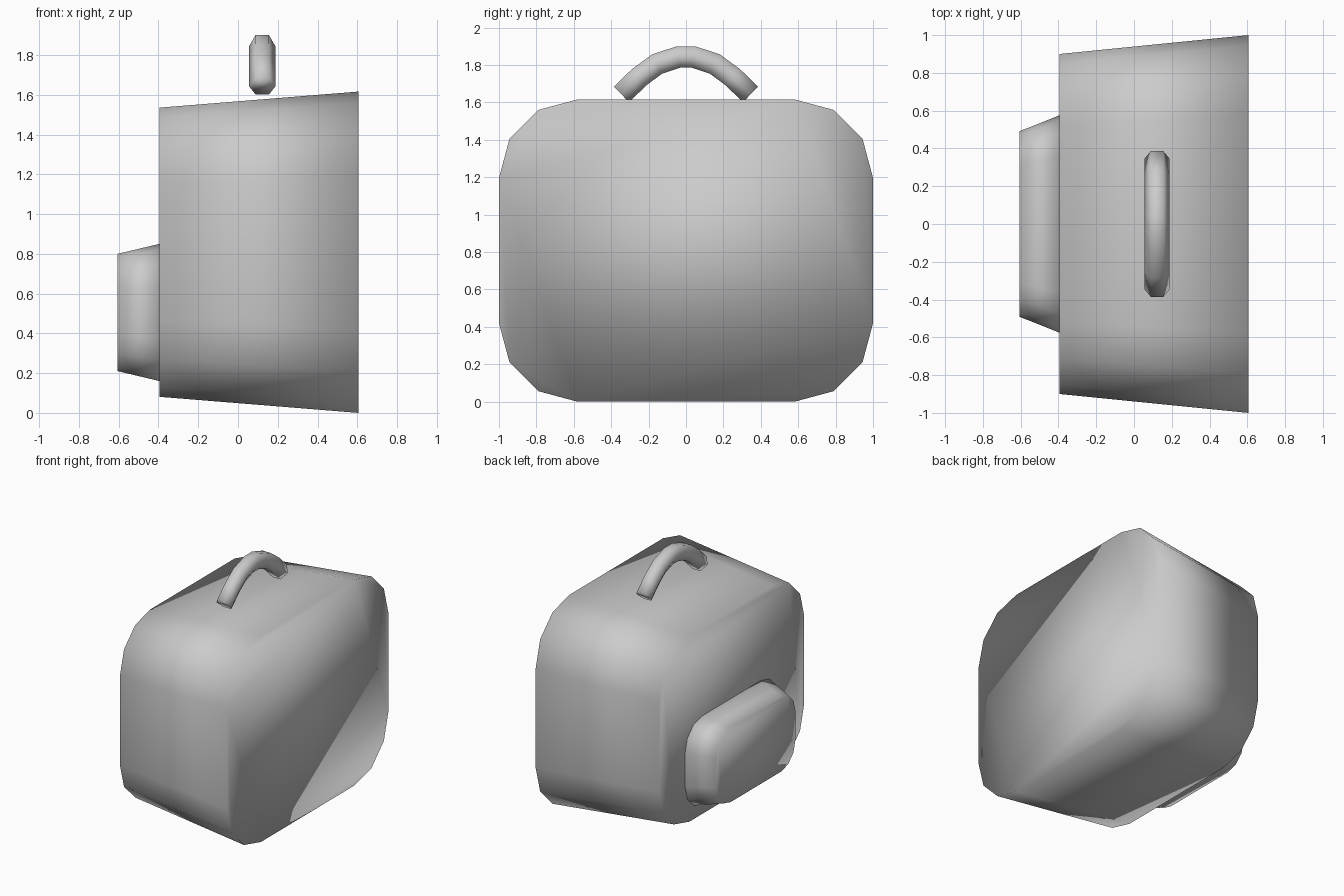
import bpy
import bmesh
from math import sin, cos, pi
from mathutils import Vector

cube = bpy.data.objects.get("Cube")
if cube:
    bpy.data.objects.remove(cube, do_unlink=True)

GREY = (0.6, 0.6, 0.6, 1.0)
mat = bpy.data.materials.new("plain grey")
mat.use_nodes = True
mat.diffuse_color = GREY
mat.node_tree.nodes["Principled BSDF"].inputs["Base Color"].default_value = GREY


def loft(name, rings):
    """Skin a row of equal rings, cap both ends and shade it all smooth."""
    bm = bmesh.new()
    loops = [[bm.verts.new(p) for p in ring] for ring in rings]
    for a, b in zip(loops, loops[1:]):
        for i in range(len(a)):
            j = (i + 1) % len(a)
            bm.faces.new((a[i], a[j], b[j], b[i]))
    bm.faces.new(loops[0])
    bm.faces.new(loops[-1])
    bmesh.ops.recalc_face_normals(bm, faces=bm.faces)
    for f in bm.faces:
        f.smooth = True
    mesh = bpy.data.meshes.new(name)
    bm.to_mesh(mesh)
    bm.free()
    mesh.materials.append(mat)
    obj = bpy.data.objects.new(name, mesh)
    bpy.context.collection.objects.link(obj)
    return obj


def rounded_ring(x, half_y, half_z, centre_z, radius, steps=3):
    """Rounded rectangle facing along x."""
    ring = []
    for k, (sy, sz) in enumerate([(1, 1), (-1, 1), (-1, -1), (1, -1)]):
        for i in range(steps + 1):
            a = (k + i / steps) * pi / 2
            ring.append((x, sy * (half_y - radius) + radius * cos(a),
                         centre_z + sz * (half_z - radius) + radius * sin(a)))
    return ring


def tapered_block(name, x_big, x_small, half_y, half_z, centre_z, radius, taper):
    loft(name, [rounded_ring(x_big, half_y, half_z, centre_z, radius),
                rounded_ring(x_small, half_y * taper, half_z * taper,
                             centre_z, radius * taper)])


# Bag body and its pocket
tapered_block("bag_body", 0.605, -0.395, 1.0, 0.808, 0.808, 0.42, 0.9)
tapered_block("side_pocket", -0.395, -0.605, 0.575, 0.345, 0.505, 0.21, 0.855)

# Arched six-sided carrying handle
half = [(0.04, 1.843), (0.155, 1.805), (0.25, 1.735), (0.345, 1.643)]
path = [Vector((0.122, -y, z)) for y, z in reversed(half)]
path += [Vector((0.122, y, z)) for y, z in half]
side = Vector((1, 0, 0))
rings = []
for i, p in enumerate(path):
    before = (p - path[i - 1]).normalized() if i else Vector()
    after = (path[i + 1] - p).normalized() if i + 1 < len(path) else Vector()
    up = side.cross((before + after).normalized())
    rings.append([p + 0.067 * (side * cos(k * pi / 3) + up * sin(k * pi / 3))
                  for k in range(6)])
loft("carry_handle", rings)
